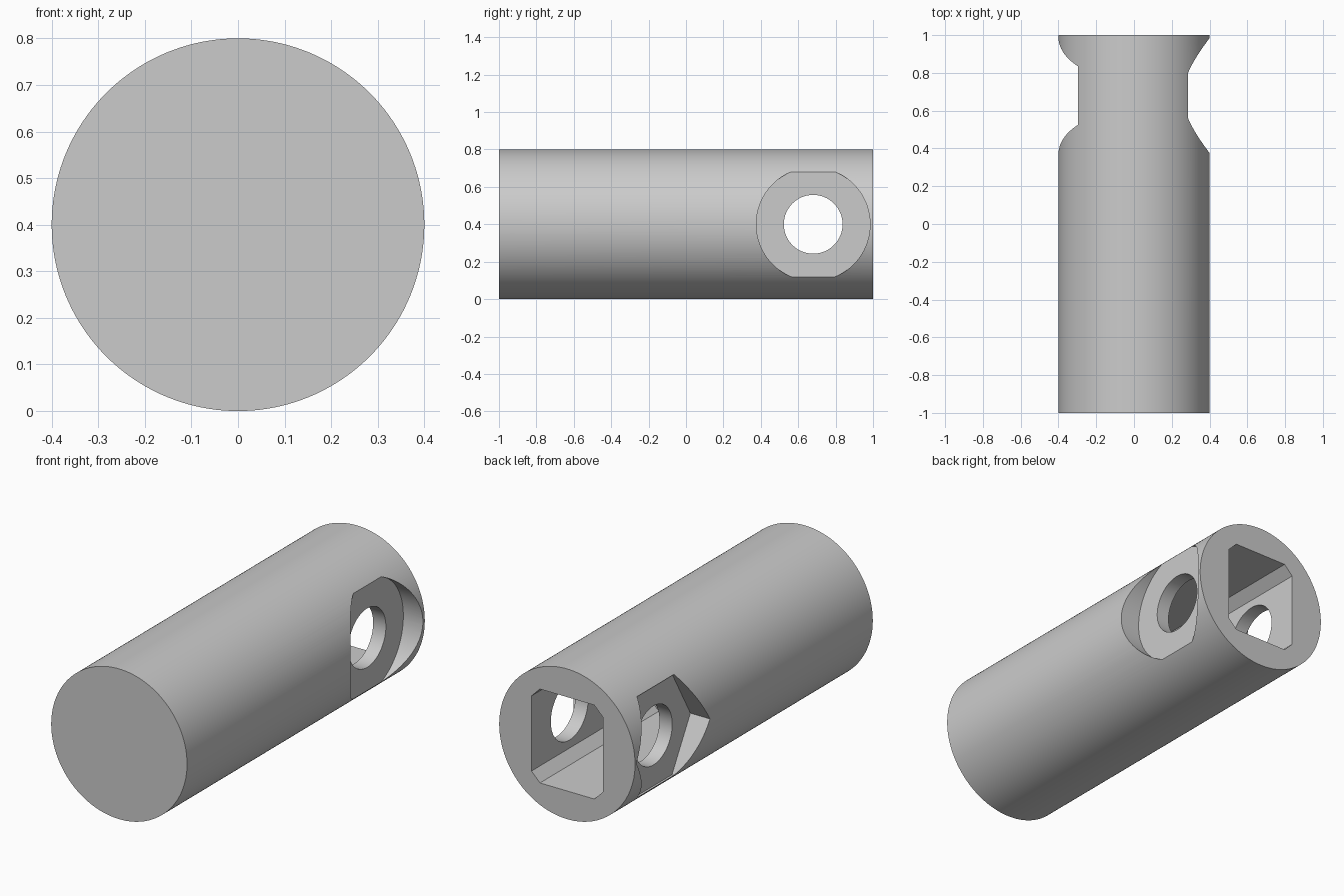
import bpy, bmesh, math
from mathutils import Matrix, Vector

if "Cube" in bpy.data.objects:
    bpy.data.objects.remove(bpy.data.objects["Cube"], do_unlink=True)

RADIUS, HALF = 0.4, 1.0     # body
BOLT_Y = 0.68               # bolt axis position along the body
SEAT = 0.285                # distance of the bolt seats from the centre plane
SOCKET_END = 0.0            # inner end of the socket

grey = bpy.data.materials.new("plain grey")
grey.use_nodes = True
colour = (0.6, 0.6, 0.6, 1)
grey.diffuse_color = colour
grey.node_tree.nodes["Principled BSDF"].inputs["Base Color"].default_value = colour


def prism(name, outline, start, end, axis):
    """Extrude a closed outline (across, z) along the x or y axis."""
    def place(a, z, d):
        return (d, a, z) if axis == "x" else (a, d, z)
    bm = bmesh.new()
    face = bm.faces.new([bm.verts.new(place(a, z, start)) for a, z in outline])
    ext = bmesh.ops.extrude_face_region(bm, geom=[face])
    verts = [g for g in ext["geom"] if isinstance(g, bmesh.types.BMVert)]
    bmesh.ops.translate(bm, verts=verts, vec=Vector(place(0, 0, end - start)))
    bmesh.ops.recalc_face_normals(bm, faces=bm.faces)
    mesh = bpy.data.meshes.new(name)
    bm.to_mesh(mesh)
    bm.free()
    obj = bpy.data.objects.new(name, mesh)
    bpy.context.collection.objects.link(obj)
    mesh.materials.append(grey)
    return obj


def ring(radius, sides, across=0.0):
    return [(across + radius * math.cos(2 * math.pi * i / sides),
             RADIUS + radius * math.sin(2 * math.pi * i / sides)) for i in range(sides)]


# Round body lying along y
body = prism("round_body", ring(RADIUS, 160), -HALF, HALF, "y")

# Socket outline: rectangle with chamfered corners
w, h, c = 0.21, 0.25, 0.05
quarter = [(w, h - c), (w - c, h)]
upper = quarter + [(-x, z) for x, z in reversed(quarter)]
socket = [(x, RADIUS + z) for x, z in upper + [(-x, -z) for x, z in upper]]

cutters = [
    prism("socket_cutter", socket, SOCKET_END, HALF + 0.1, "y"),
    prism("bolt_hole_cutter", ring(0.157, 80, BOLT_Y), -0.6, 0.6, "x"),
    prism("bolt_head_cutter", ring(0.304, 128, BOLT_Y), SEAT, 0.6, "x"),
    prism("nut_cutter", ring(0.31, 6, BOLT_Y), -0.6, -SEAT, "x"),
]

# Cut each recess out of the body
bpy.context.view_layer.objects.active = body
body.select_set(True)
for cutter in cutters:
    mod = body.modifiers.new(cutter.name, "BOOLEAN")
    mod.operation = "DIFFERENCE"
    mod.solver = "EXACT"
    mod.object = cutter
    bpy.ops.object.modifier_apply(modifier=mod.name)
    bpy.data.objects.remove(cutter, do_unlink=True)

bpy.ops.object.shade_smooth_by_angle(angle=math.radians(25))
